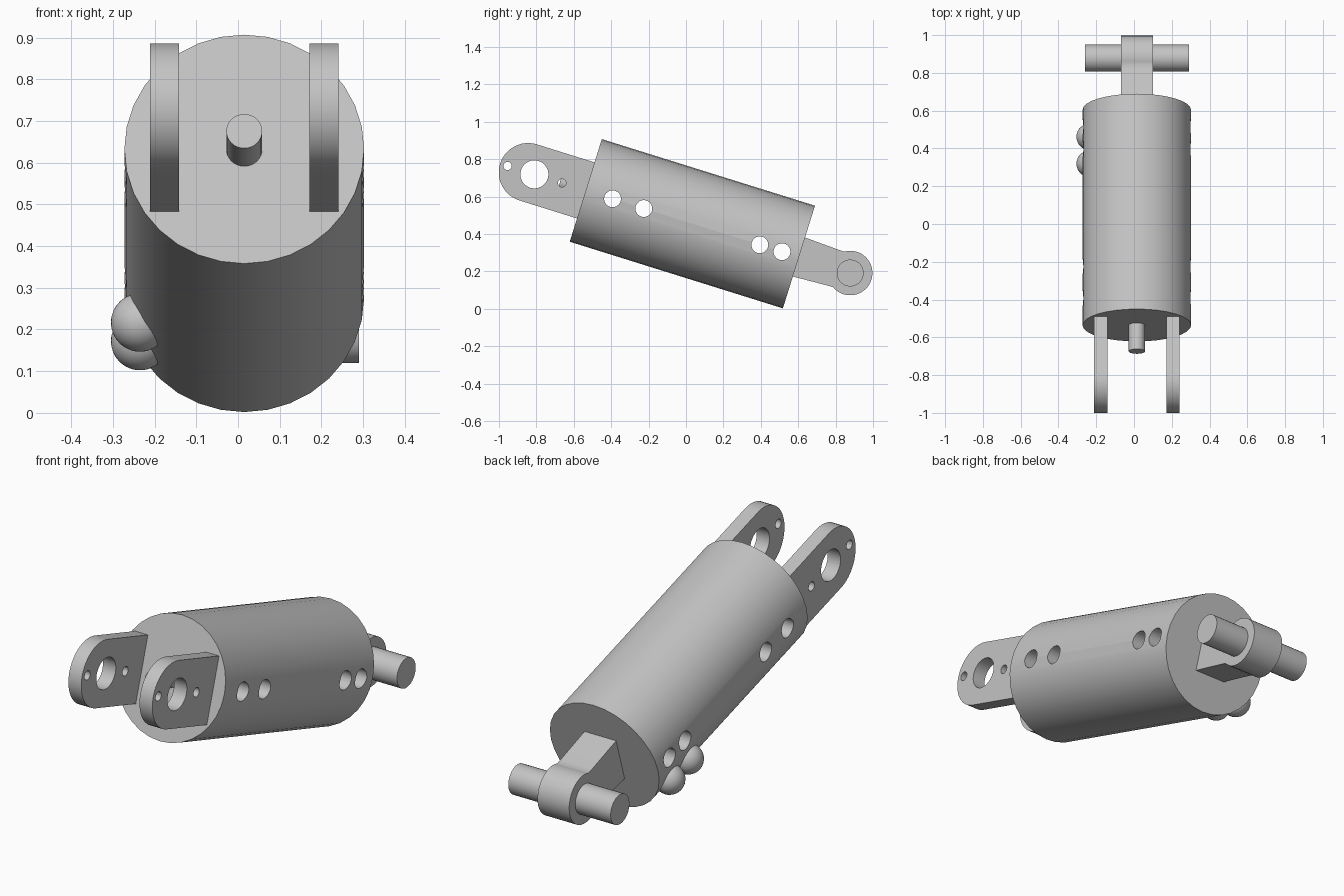
import bpy, bmesh, math
from mathutils import Matrix

old = bpy.data.objects.get("Cube")
if old:
    bpy.data.objects.remove(old, do_unlink=True)

# Single grey metal
metal = bpy.data.materials.new("grey_metal")
metal.use_nodes = True
GREY = (0.55, 0.55, 0.55, 1)
metal.diffuse_color = GREY
metal.node_tree.nodes["Principled BSDF"].inputs["Base Color"].default_value = GREY

# Everything is modelled along local Y, then tilted nose-up into place
PLACE = Matrix.Translation((0.015, 0.034, 0.4545)) @ Matrix.Rotation(math.radians(-17.35), 4, 'X')
RADIUS, HALF = 0.2875, 0.597


def finish(name, bm):
    bmesh.ops.recalc_face_normals(bm, faces=bm.faces)
    mesh = bpy.data.meshes.new(name)
    bm.to_mesh(mesh)
    bm.free()
    mesh.materials.append(metal)
    obj = bpy.data.objects.new(name, mesh)
    bpy.context.collection.objects.link(obj)
    obj.matrix_world = PLACE
    return obj


def rod(name, axis, centre, radius, length, sides=32):
    turn = Matrix.Rotation(math.pi / 2, 4, 'Y' if axis == 'X' else 'X')
    bm = bmesh.new()
    bmesh.ops.create_cone(bm, cap_ends=True, segments=sides, radius1=radius, radius2=radius,
                          depth=length, matrix=Matrix.Translation(centre) @ turn)
    return finish(name, bm)


def plate(name, outline, x, width):
    """Extrude a (y, z) outline along X, centred on x."""
    bm = bmesh.new()
    face = bm.faces.new([bm.verts.new((x - width / 2, y, z)) for y, z in outline])
    out = bmesh.ops.extrude_face_region(bm, geom=[face])
    moved = [v for v in out["geom"] if isinstance(v, bmesh.types.BMVert)]
    bmesh.ops.translate(bm, verts=moved, vec=(width, 0, 0))
    return finish(name, bm)


def arc(cy, r, start, end, steps=24):
    angles = [math.radians(start + (end - start) * i / steps) for i in range(steps + 1)]
    return [(cy + r * math.cos(a), r * math.sin(a)) for a in angles]


def activate(obj):
    bpy.ops.object.select_all(action='DESELECT')
    obj.select_set(True)
    bpy.context.view_layer.objects.active = obj


def drill(obj, holes):
    """Cut holes along X, each given as (y, radius)."""
    for y, r in holes:
        cutter = rod("hole_cutter", 'X', (0, y, 0), r, 1)
        cutter.hide_render = True
        mod = obj.modifiers.new("hole", 'BOOLEAN')
        mod.operation, mod.solver, mod.object = 'DIFFERENCE', 'EXACT', cutter
        activate(obj)
        bpy.ops.object.modifier_apply(modifier=mod.name)
        bpy.data.objects.remove(cutter, do_unlink=True)


parts = []

# Barrel with four cross holes
barrel = rod("barrel", 'Y', (0, 0, 0), RADIUS, 2 * HALF)
drill(barrel, [(y, 0.045) for y in (-0.447, -0.272, 0.378, 0.502)])
parts.append(barrel)

# Pair of rounded front lugs with one large and two small holes
lug_outline = arc(-0.92, 0.157, 90, 270) + [(-0.58, -0.157), (-0.58, 0.157)]
for side, x in (("left", 0.191), ("right", -0.191)):
    lug = plate(side + "_front_lug", lug_outline, x, 0.069)
    drill(lug, [(-0.885, 0.075), (-1.035, 0.022), (-0.73, 0.022)])
    parts.append(lug)

# Short pin in the middle of the front face
parts.append(rod("front_pin", 'Y', (0, -0.66, 0), 0.043, 0.164))

# Rear neck ending in a round boss, with a cross pin through it
neck_outline = [(0.58, 0.11), (0.58, -0.11), (0.79, -0.1)]
neck_outline += arc(0.884, 0.119, -123, 123, 32) + [(0.79, 0.1)]
parts.append(plate("rear_neck", neck_outline, 0, 0.17))
parts.append(rod("rear_cross_pin", 'X', (0, 0.884, 0), 0.072, 0.55))

# Two ball fittings low on the right flank
for i, y in enumerate((0.343, 0.492)):
    bm = bmesh.new()
    bmesh.ops.create_uvsphere(bm, u_segments=32, v_segments=16, radius=0.07,
                              matrix=Matrix.Translation((-0.25, y, -0.142)))
    parts.append(finish(f"ball_fitting_{i + 1}", bm))

for part in parts:
    activate(part)
    bpy.ops.object.shade_smooth_by_angle(angle=math.radians(30))
